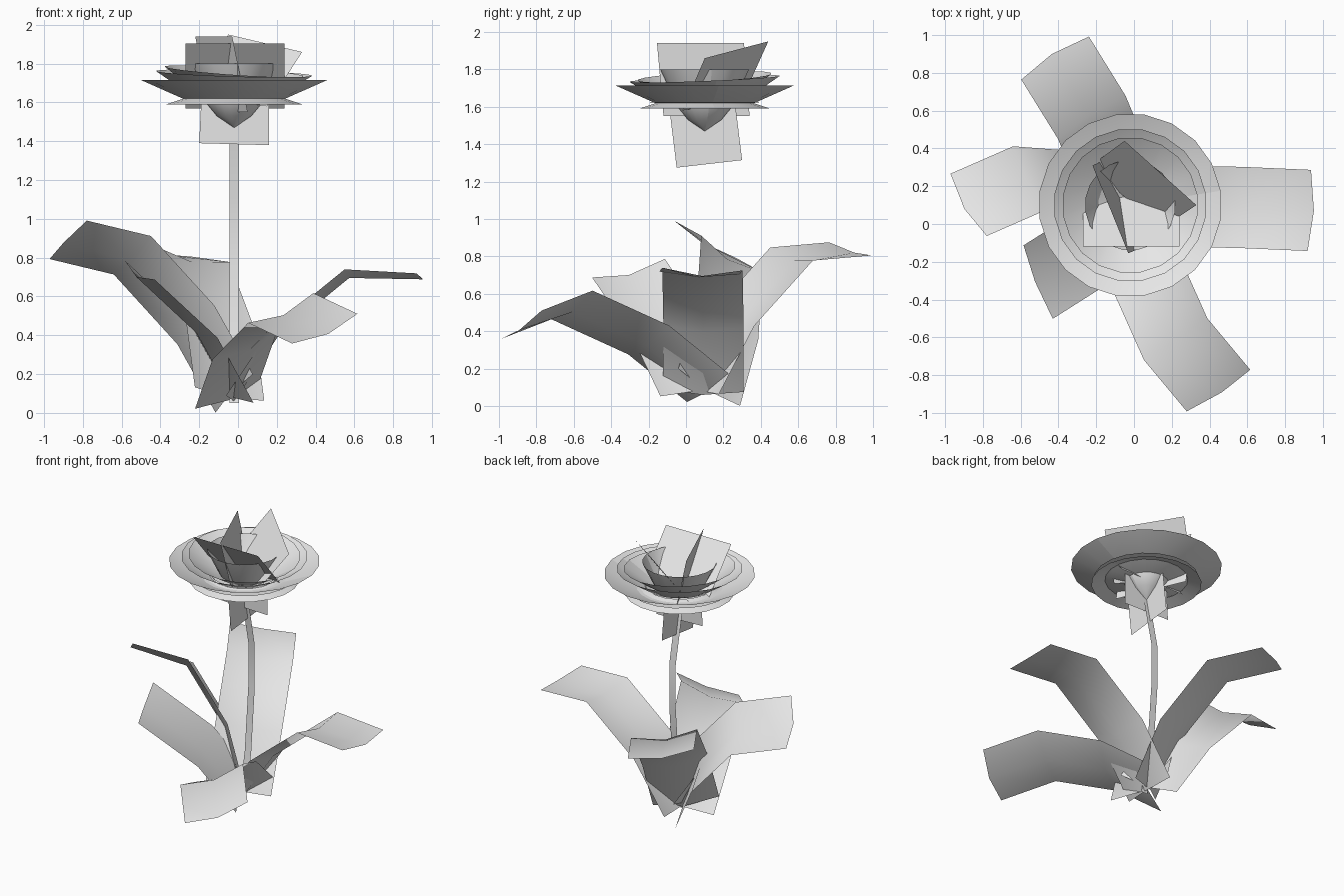
import bpy
import math
from mathutils import Vector

cube = bpy.data.objects.get("Cube")
if cube:
    bpy.data.objects.remove(cube, do_unlink=True)

grey = bpy.data.materials.new("pale_grey")
grey.use_nodes = True
grey.diffuse_color = (0.8, 0.8, 0.8, 1)
grey.node_tree.nodes["Principled BSDF"].inputs["Base Color"].default_value = (0.8, 0.8, 0.8, 1)

CENTRE_X, CENTRE_Y = -0.02, 0.1


def make(name, verts, faces):
    mesh = bpy.data.meshes.new(name)
    mesh.from_pydata([tuple(v) for v in verts], [], faces)
    mesh.materials.append(grey)
    mesh.update()
    obj = bpy.data.objects.new(name, mesh)
    bpy.context.collection.objects.link(obj)
    bpy.ops.object.select_all(action='DESELECT')
    obj.select_set(True)
    bpy.context.view_layer.objects.active = obj
    bpy.ops.object.shade_smooth_by_angle(angle=math.radians(60))


def strip(name, rows):
    """Skin a grid of points, one list per row."""
    n = len(rows[0])
    faces = [(r * n + c, r * n + c + 1, (r + 1) * n + c + 1, (r + 1) * n + c)
             for r in range(len(rows) - 1) for c in range(n - 1)]
    make(name, [p for row in rows for p in row], faces)


# Leaves: one folded, drooping profile placed by base, tip and side direction.
# Each row is (distance along, height, pull-back of the rim)
LEAF_PROFILE = [(0, 0, 0), (0.377, 0.16, 0), (0.843, 0.212, 0), (1.158, 0, 0.03)]


def leaf(name, base, tip, side, row_count=4):
    base = Vector(base)
    along = (Vector(tip) - base).normalized()
    side = Vector(side)
    side = (side - along * side.dot(along)).normalized()
    up = along.cross(side)
    rows = []
    for i in range(row_count):
        a, h, pull = LEAF_PROFILE[i]
        a0, h0, _ = LEAF_PROFILE[max(i - 1, 0)]
        a1, h1, _ = LEAF_PROFILE[min(i + 1, 3)]
        normal = (up * (a1 - a0) - along * (h1 - h0)).normalized()
        mid = base + along * a + up * h
        rim = mid + normal * 0.04 - along * pull
        rows.append([rim - side * 0.215, mid, rim + side * 0.215])
    strip(name, rows)


leaf("left_leaf", (-0.02, 0.09, 0.06), (0.955, 0.07, 0.69), (0.04, 0.43, 0))
leaf("front_leaf", (-0.03, 0.1, 0.07), (0.47, -0.9, 0.41), (0.33, 0.22, 0.15))
leaf("back_leaf", (-0.065, 0.09, 0.08), (-0.44, 0.91, 0.83), (-0.36, -0.23, 0.07))
leaf("right_leaf", (-0.05, 0.1, 0.09), (-0.9, 0.08, 0.88), (0.19, -0.33, 0.2))
leaf("short_leaf", (-0.03, 0.05, 0.08), (-0.87, -0.44, 0.69), (0.17, -0.38, -0.11), 3)

# Stem: a flat ribbon bowed towards the back
stem_path = [(0.08, 0.05), (0.14, 0.35), (0.18, 0.8), (0.18, 1.1), (0.1, 1.48)]
strip("stem", [[(CENTRE_X - 0.025, y, z), (CENTRE_X + 0.025, y, z)] for y, z in stem_path])


# Flower bowls: open lathed shells, some tilted
def lathe(name, profile, tilt=(0, 0), sides=20):
    rows = []
    for r, z in profile:
        ring = []
        for i in range(sides + 1):
            t = math.tau * (i + 0.5) / sides
            x, y = r * math.cos(t), r * math.sin(t)
            ring.append((CENTRE_X + x, CENTRE_Y + y, z + tilt[0] * x + tilt[1] * y))
        rows.append(ring)
    strip(name, rows)


lathe("outer_bowl", [(0.04, 1.58), (0.25, 1.612), (0.485, 1.715)])
lathe("middle_bowl", [(0.04, 1.59), (0.22, 1.63), (0.405, 1.75)], (-0.03, 0.04))
lathe("tilted_bowl", [(0.04, 1.59), (0.2, 1.65), (0.36, 1.76)], (-0.07, 0.05))
lathe("inner_cup", [(0.001, 1.47), (0.09, 1.53), (0.14, 1.59), (0.24, 1.8)])
lathe("lower_skirt", [(0.22, 1.635), (0.355, 1.59)])
lathe("lower_plate", [(0.1, 1.622), (0.34, 1.625)])

# Flat petals and crossed sepals
quads = {
    "front_petal": [(-0.27, 0.17, 1.57), (0.24, 0.17, 1.57), (0.24, -0.12, 1.905), (-0.27, -0.12, 1.905)],
    "centre_petal": [(-0.15, 0.34, 1.55), (0.05, -0.12, 1.55), (-0.03, -0.155, 1.94), (-0.22, 0.31, 1.94)],
    "back_petal": [(-0.24, 0.3, 1.64), (0.15, -0.02, 1.58), (0.33, 0.1, 1.86), (-0.05, 0.44, 1.95)],
    "wide_sepal": [(-0.2, 0.1, 1.39), (0.16, 0.1, 1.38), (0.16, 0.1, 1.6), (-0.19, 0.1, 1.6)],
    "deep_sepal": [(-0.02, -0.05, 1.275), (-0.02, 0.3, 1.315), (-0.02, 0.265, 1.6), (-0.02, -0.09, 1.6)],
}
for name, corners in quads.items():
    make(name, corners, [(0, 1, 2, 3)])
